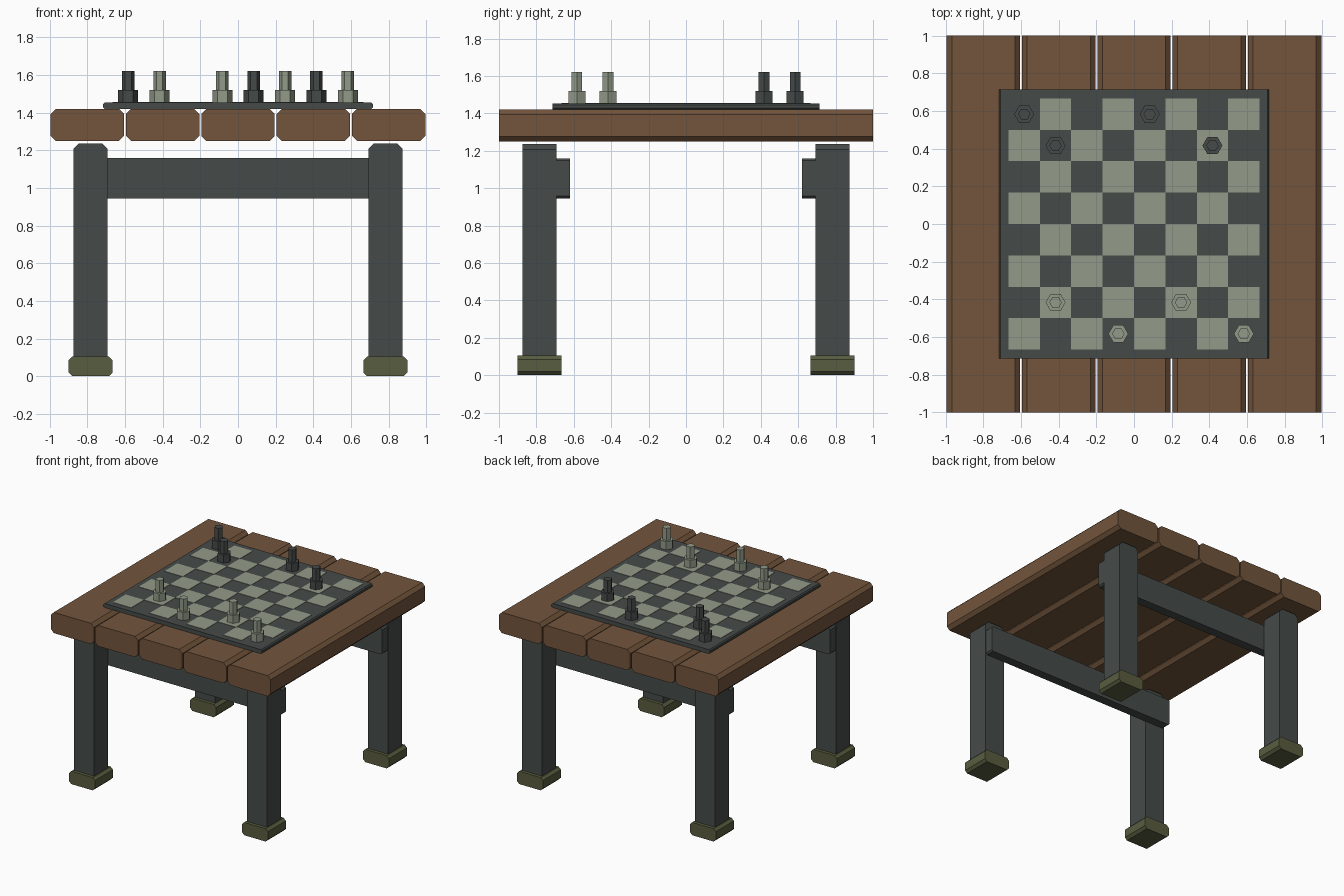
import bpy, bmesh, math

if "Cube" in bpy.data.objects:
    bpy.data.objects.remove(bpy.data.objects["Cube"])


def material(name, rgb):
    m = bpy.data.materials.new(name)
    m.diffuse_color = (*rgb, 1)
    m.use_nodes = True
    m.node_tree.nodes["Principled BSDF"].inputs["Base Color"].default_value = m.diffuse_color
    return m


WOOD = material("brown_wood", (0.17, 0.09, 0.045))
DARK = material("dark_grey", (0.06, 0.07, 0.067))
LIGHT = material("pale_green_grey", (0.29, 0.33, 0.25))
FOOT = material("olive", (0.1, 0.11, 0.05))


def finish(name, bm, mat):
    bmesh.ops.recalc_face_normals(bm, faces=bm.faces)
    me = bpy.data.meshes.new(name)
    bm.to_mesh(me)
    bm.free()
    me.materials.append(mat)
    ob = bpy.data.objects.new(name, me)
    bpy.context.collection.objects.link(ob)
    return ob


def extrude_profile(bm, points, offset):
    face = bm.faces.new([bm.verts.new(p) for p in points])
    new = bmesh.ops.extrude_face_region(bm, geom=[face])["geom"]
    bmesh.ops.translate(bm, vec=offset,
                        verts=[v for v in new if isinstance(v, bmesh.types.BMVert)])


def beam(name, x, y, z, c, mat):
    """Box with ranges x, y, z; the four edges running along y are chamfered."""
    (x0, x1), (y0, y1), (z0, z1) = x, y, z
    profile = [(x0 + c, z0), (x1 - c, z0), (x1, z0 + c), (x1, z1 - c),
               (x1 - c, z1), (x0 + c, z1), (x0, z1 - c), (x0, z0 + c)]
    bm = bmesh.new()
    extrude_profile(bm, [(px, y0, pz) for px, pz in profile], (0, y1 - y0, 0))
    return finish(name, bm, mat)


def hex_prism(bm, x, y, r, z0, z1):
    pts = [(x + r * math.cos(i * math.pi / 3), y + r * math.sin(i * math.pi / 3), z0)
           for i in range(6)]
    extrude_profile(bm, pts, (0, 0, z1 - z0))


def around(c, half):
    return (c - half, c + half)


# Table top planks
for i in range(5):
    beam(f"plank_{i + 1}", around(-0.8 + 0.4 * i, 0.195), (-1, 1), (1.25, 1.42), 0.027, WOOD)

# Legs, feet and rails
for ys, side in ((-1, "front"), (1, "back")):
    for xs, hand in ((-1, "left"), (1, "right")):
        cx, cy = 0.783 * xs, 0.783 * ys
        beam(f"{side}_{hand}_leg", around(cx, 0.091), around(cy, 0.091), (0.06, 1.235), 0.028, DARK)
        beam(f"{side}_{hand}_foot", around(cx, 0.117), around(cy, 0.117), (0, 0.105), 0.02, FOOT)
    beam(f"{side}_rail", (-0.87, 0.87), around(0.658 * ys, 0.037), (0.945, 1.16), 0.012, DARK)

# Game board with pale squares
beam("board", around(0, 0.716), around(0, 0.714), (1.42, 1.453), 0.008, DARK)
STEP = 1 / 6
squares = bmesh.new()
for row in range(8):
    for col in range(8):
        if (row + col) % 2 == 0:
            x, y = (col - 4) * STEP, (row - 4) * STEP
            extrude_profile(squares, [(x, y, 1.45), (x + STEP, y, 1.45),
                                      (x + STEP, y + STEP, 1.45), (x, y + STEP, 1.45)],
                            (0, 0, 0.006))
finish("pale_squares", squares, LIGHT)

# Game pieces, placed by column and row
sides = {"dark": (DARK, [(0, 7), (1, 6), (4, 7), (6, 6)]),
         "pale": (LIGHT, [(1, 1), (5, 1), (3, 0), (7, 0)])}
for colour, (mat, cells) in sides.items():
    for n, (col, row) in enumerate(cells):
        x, y = (col - 3.5) * STEP, (row - 3.5) * STEP
        bm = bmesh.new()
        hex_prism(bm, x, y, 0.053, 1.45, 1.52)
        hex_prism(bm, x, y, 0.033, 1.51, 1.62)
        finish(f"{colour}_piece_{n + 1}", bm, mat)
